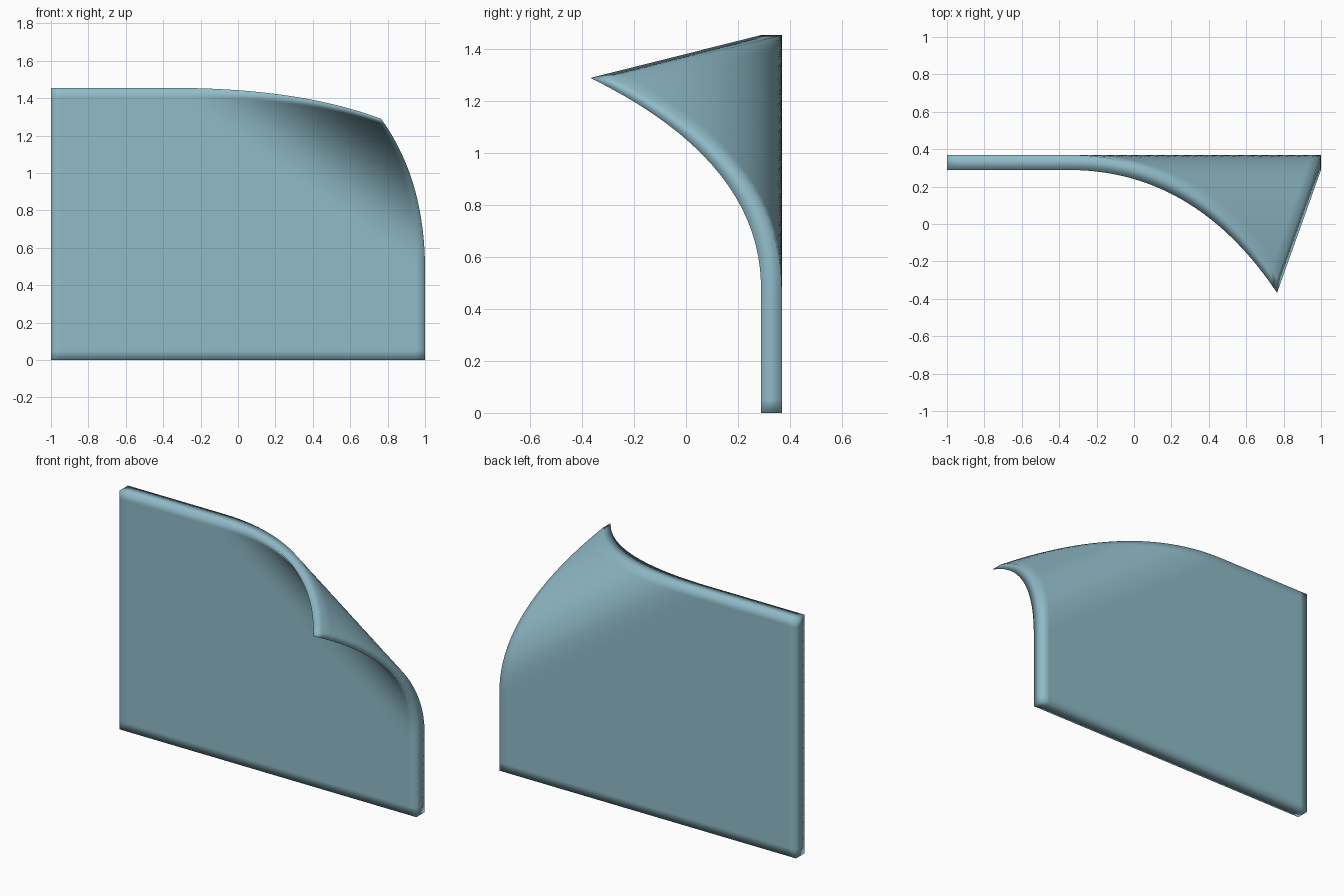
import bpy, bmesh
from mathutils import Vector

if "Cube" in bpy.data.objects:
    bpy.data.objects.remove(bpy.data.objects["Cube"])

WIDTH, HEIGHT, THICK = 2.0, 1.455, 0.08
FRONT_Y = 0.289
PULL = Vector((-0.235, -0.657, -0.165))   # how far the corner tip is pulled
CURL_X, CURL_Z = -0.35, 0.48              # where the curl starts on the top and right edges


def curl_amount(x, z):
    """0 on the flat area, rising quadratically to 1 at the top right corner."""
    s = (x - CURL_X) / (1 - CURL_X) - (HEIGHT - z) / (HEIGHT - CURL_Z)
    return max(s, 0) ** 2


# flat gridded sheet, extruded to a slab
bm = bmesh.new()
bmesh.ops.create_grid(bm, x_segments=40, y_segments=29, size=1)
for v in bm.verts:
    v.co = Vector((v.co.x * WIDTH / 2, FRONT_Y, (v.co.y + 1) * HEIGHT / 2))
ext = bmesh.ops.extrude_face_region(bm, geom=bm.faces[:], use_keep_orig=True)
new_verts = [g for g in ext["geom"] if isinstance(g, bmesh.types.BMVert)]
bmesh.ops.translate(bm, verts=new_verts, vec=(0, THICK, 0))

# curl the corner forward
for v in bm.verts:
    v.co += PULL * curl_amount(v.co.x, v.co.z)

bmesh.ops.recalc_face_normals(bm, faces=bm.faces[:])
for f in bm.faces:
    f.smooth = True

mesh = bpy.data.meshes.new("curled_sheet")
bm.to_mesh(mesh)
bm.free()
sheet = bpy.data.objects.new("curled_sheet", mesh)
bpy.context.collection.objects.link(sheet)

# blue-grey colour
mat = bpy.data.materials.new("pale_blue")
mat.diffuse_color = (0.28, 0.50, 0.58, 1)
mat.use_nodes = True
mat.node_tree.nodes["Principled BSDF"].inputs["Base Color"].default_value = mat.diffuse_color
mesh.materials.append(mat)
